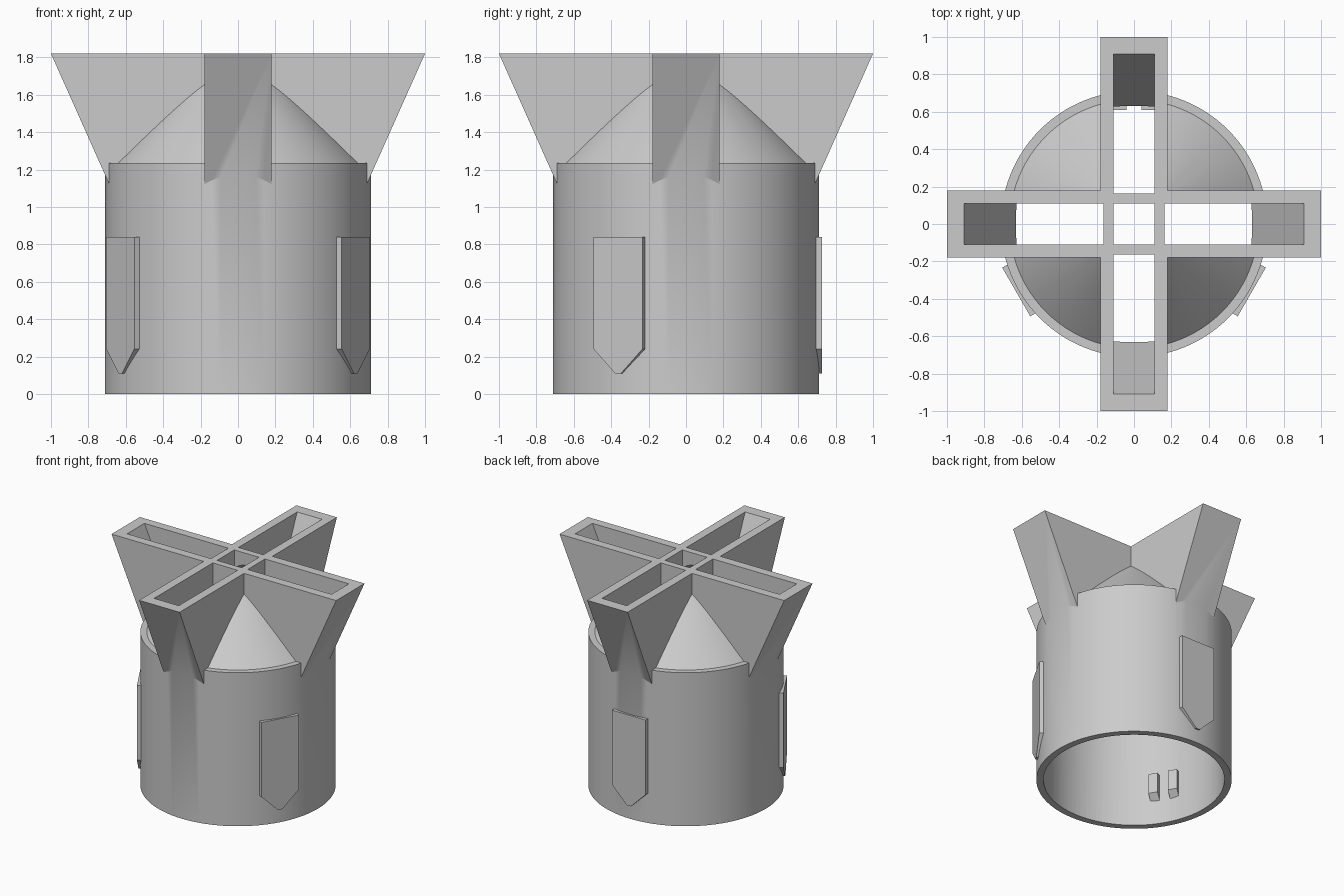
import bpy, bmesh, math
from mathutils import Matrix

if "Cube" in bpy.data.objects:
    bpy.data.objects.remove(bpy.data.objects["Cube"], do_unlink=True)

SEGMENTS = 96
TOP = 1.82
FLARE = 0.446          # outward lean of the arm ends

grey = bpy.data.materials.new("light_grey")
grey.use_nodes = True
colour = (0.6, 0.6, 0.6, 1)
grey.diffuse_color = colour
grey.node_tree.nodes["Principled BSDF"].inputs["Base Color"].default_value = colour


def finish(name, bm, helper=False):
    bmesh.ops.recalc_face_normals(bm, faces=bm.faces)
    mesh = bpy.data.meshes.new(name)
    bm.to_mesh(mesh)
    bm.free()
    mesh.materials.append(grey)
    obj = bpy.data.objects.new(name, mesh)
    bpy.context.collection.objects.link(obj)
    if helper:
        obj.hide_render = True
        obj.hide_set(True)
    return obj


def lathe(name, profile, helper=False):
    """Spin an (r, z) profile, starting and ending on the axis, into a solid."""
    bm = bmesh.new()
    verts = [bm.verts.new((r, 0, z)) for r, z in profile]
    edges = [bm.edges.new(pair) for pair in zip(verts, verts[1:])]
    bmesh.ops.spin(bm, geom=verts + edges, cent=(0, 0, 0), axis=(0, 0, 1),
                   angle=math.tau, steps=SEGMENTS)
    bmesh.ops.remove_doubles(bm, verts=bm.verts, dist=1e-4)
    return finish(name, bm, helper)


def prism(bm, outline, low, high, place):
    """Extrude an outline from low to high; place maps (a, b, depth) to a point."""
    ends = [[bm.verts.new(place(a, b, d)) for a, b in outline] for d in (low, high)]
    bm.faces.new(ends[0])
    bm.faces.new(ends[1])
    for i in range(len(outline)):
        j = (i + 1) % len(outline)
        bm.faces.new((ends[0][i], ends[0][j], ends[1][j], ends[1][i]))


def turned(angle, order):
    """Return a placing function that permutes axes, then turns about z."""
    turn = Matrix.Rotation(angle, 3, "Z")
    return lambda a, b, d: turn @ order(a, b, d)


from mathutils import Vector
side_on = lambda a, b, d: Vector((a, d, b))      # outline in x-z, depth along y
face_on = lambda a, b, d: Vector((d, a, b))      # outline in y-z, depth along x


def boolean(obj, cutter, operation):
    mod = obj.modifiers.new(cutter.name, "BOOLEAN")
    mod.operation = operation
    mod.solver = "EXACT"
    mod.object = cutter


# Cylinder with a conical roof
body = lathe("tower_body", [(0, 0), (0.712, 0), (0.712, 1.235), (0.665, 1.235), (0, 1.913)])

# Crossed arms with flared ends
helpers = []
low = 1.0
foot = 1.0 - (TOP - low) * FLARE
for k in range(2):
    bm = bmesh.new()
    prism(bm, [(-foot, low), (foot, low), (1, TOP), (-1, TOP)], -0.18, 0.18,
          turned(k * math.pi / 2, side_on))
    arm = finish(f"arm_shape_{k}", bm, True)
    helpers.append(arm)
    boolean(body, arm, "UNION")

# Hollow interior under the roof
hollow = lathe("hollow_cutter", [(0, -0.1), (0.66, -0.1), (0.66, 1.165), (0, 1.835)], True)
helpers.append(hollow)
boolean(body, hollow, "DIFFERENCE")

# Slots down the arms and the square shaft in the middle
bm = bmesh.new()
high = TOP + 0.1
tip = lambda z: 0.91 - (TOP - z) * FLARE
for k in range(4):
    prism(bm, [(0.163, 1.1), (tip(1.1), 1.1), (tip(high), high), (0.163, high)],
          -0.11, 0.11, turned(k * math.pi / 2, side_on))
prism(bm, [(-0.11, 1.1), (0.11, 1.1), (0.11, high), (-0.11, high)], -0.11, 0.11,
      turned(0, side_on))
slots = finish("slot_cutter", bm, True)
helpers.append(slots)
boolean(body, slots, "DIFFERENCE")

# Apply the cuts and remove the helper shapes
bpy.context.view_layer.update()
graph = bpy.context.evaluated_depsgraph_get()
solid = bpy.data.meshes.new_from_object(body.evaluated_get(graph))
body.modifiers.clear()
body.data = solid
solid.materials.clear()
solid.materials.append(grey)
for face in solid.polygons:
    face.material_index = 0
for obj in helpers:
    bpy.data.objects.remove(obj, do_unlink=True)
bpy.ops.object.select_all(action="DESELECT")
body.select_set(True)
bpy.context.view_layer.objects.active = body
bpy.ops.object.shade_smooth_by_angle(angle=math.radians(25))

# Three pointed plates outside, each with a pair of chamfered catches inside
plate = [(-0.15, 0.84), (-0.15, 0.24), (-0.018, 0.11), (0.018, 0.11), (0.15, 0.24), (0.15, 0.84)]
catch = [(0.67, 0.18), (0.61, 0.24), (0.61, 0.40), (0.67, 0.40)]
for k, label in enumerate(("back", "right", "left")):
    angle = math.pi / 2 + k * math.tau / 3
    bm = bmesh.new()
    prism(bm, plate, 0.685, 0.727, turned(angle, face_on))
    finish(f"{label}_plate", bm)
    bm = bmesh.new()
    for start in (-0.11, 0.04):
        prism(bm, catch, start, start + 0.07, turned(angle, side_on))
    finish(f"{label}_catches", bm)
